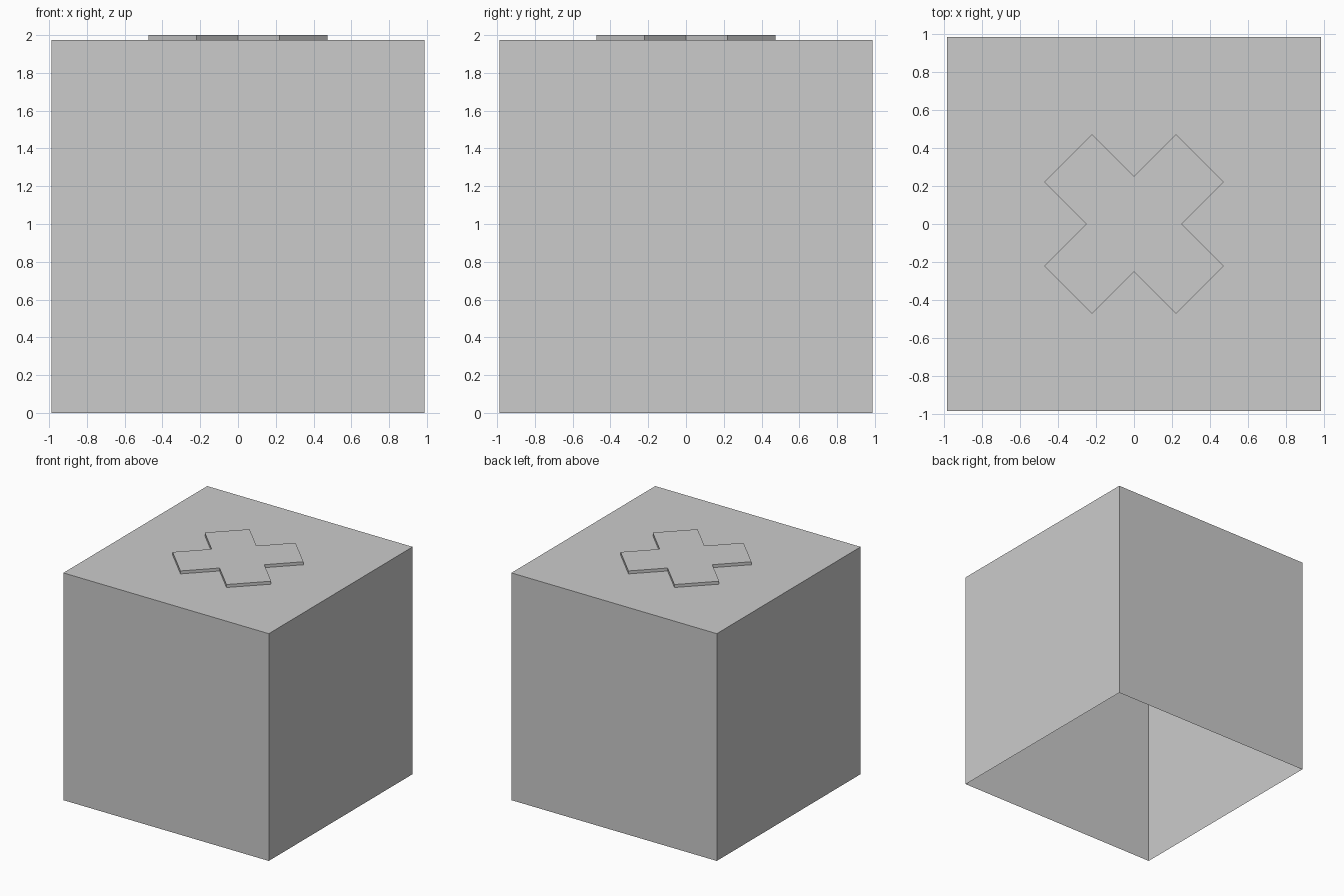
import bpy, bmesh
from math import radians
from mathutils import Matrix

if "Cube" in bpy.data.objects:
    bpy.data.objects.remove(bpy.data.objects["Cube"])

SIDE = 1.974      # box width, depth and height
TOP = 2.0         # height of the raised cross
OUTER, INNER = 0.474, 0.221


def make_object(name, bm):
    bmesh.ops.recalc_face_normals(bm, faces=bm.faces)
    mesh = bpy.data.meshes.new(name)
    bm.to_mesh(mesh)
    bm.free()
    obj = bpy.data.objects.new(name, mesh)
    bpy.context.collection.objects.link(obj)
    return obj


def open_below(bm):
    bm.normal_update()
    bottom = [f for f in bm.faces if f.normal.z < -0.9]
    bmesh.ops.delete(bm, geom=bottom, context='FACES_ONLY')


# Thin-walled box, open underneath
bm = bmesh.new()
bmesh.ops.create_cube(bm, size=SIDE, matrix=Matrix.Translation((0, 0, SIDE / 2)))
open_below(bm)
make_object("open_box", bm)

# Raised diagonal cross: one arm profile repeated every quarter turn
bm = bmesh.new()
arm = [(OUTER - INNER, 0), (OUTER, INNER), (INNER, OUTER)]
verts = []
for i in range(4):
    turn = Matrix.Rotation(radians(90 * i), 4, 'Z')
    for x, y in arm:
        v = bm.verts.new((x, y, SIDE))
        v.co = turn @ v.co
        verts.append(v)
base = bm.faces.new(verts)
top = bmesh.ops.extrude_face_region(bm, geom=[base], use_keep_orig=True)
bmesh.ops.translate(bm, vec=(0, 0, TOP - SIDE),
                    verts=[g for g in top["geom"] if isinstance(g, bmesh.types.BMVert)])
bmesh.ops.recalc_face_normals(bm, faces=bm.faces)
open_below(bm)
make_object("raised_cross", bm)
